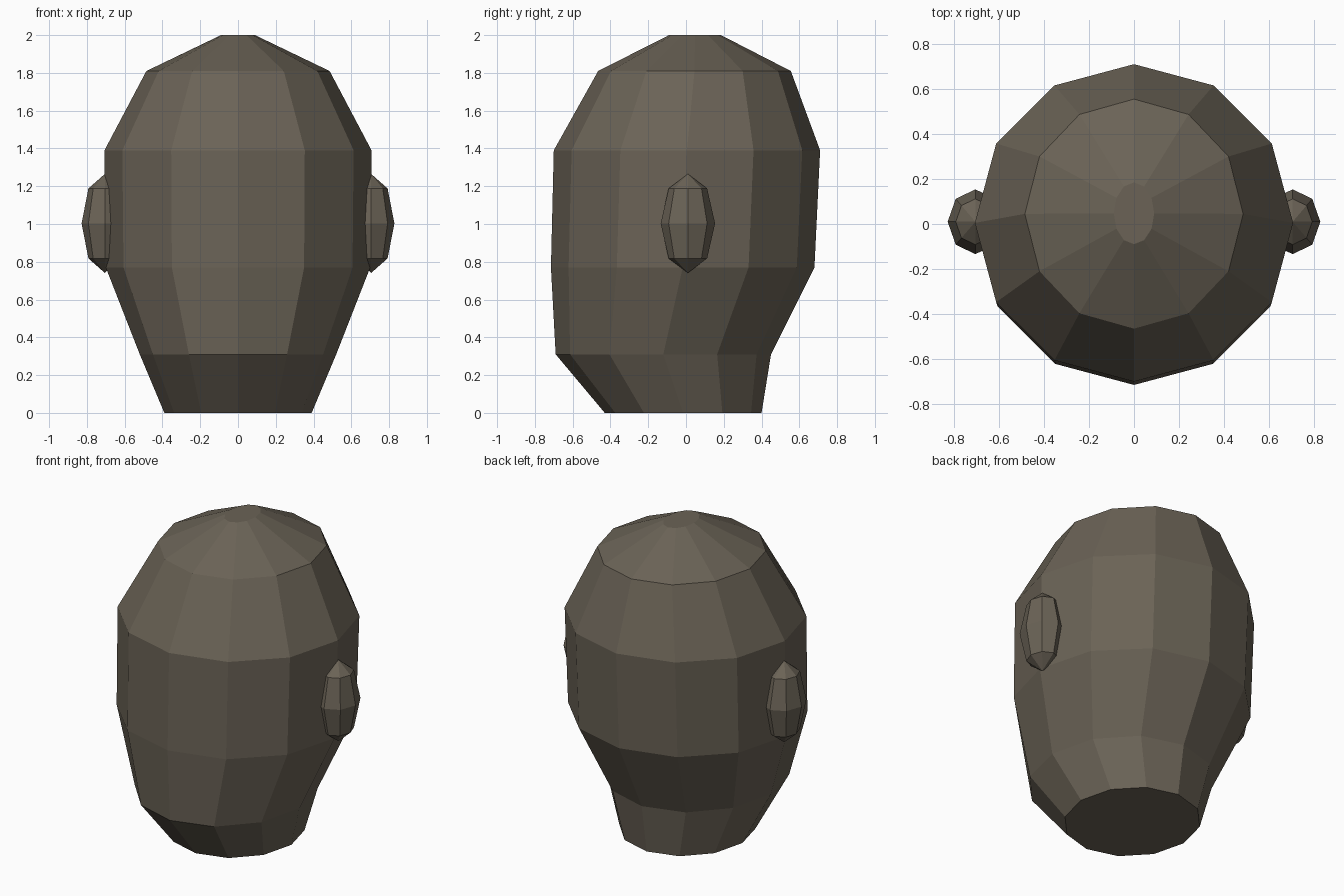
import bpy, bmesh, math
from mathutils import Matrix

if "Cube" in bpy.data.objects:
    bpy.data.objects.remove(bpy.data.objects["Cube"])

clay = bpy.data.materials.new("warm grey brown")
clay.diffuse_color = (0.145, 0.124, 0.093, 1)
clay.use_nodes = True
clay.node_tree.nodes["Principled BSDF"].inputs["Base Color"].default_value = clay.diffuse_color


def finish(name, bm):
    bmesh.ops.recalc_face_normals(bm, faces=bm.faces)
    mesh = bpy.data.meshes.new(name)
    bm.to_mesh(mesh)
    bm.free()
    mesh.materials.append(clay)
    obj = bpy.data.objects.new(name, mesh)
    bpy.context.collection.objects.link(obj)
    return obj


# Head and neck: twelve-sided rings as (z, half width, front y, back y)
SIDES = 12
profile = [
    (0.00, 0.39, -0.43, 0.40),
    (0.31, 0.52, -0.69, 0.45),
    (0.77, 0.70, -0.715, 0.68),
    (1.39, 0.707, -0.70, 0.71),
    (1.81, 0.485, -0.465, 0.555),
    (2.00, 0.09, -0.09, 0.185),
]
bm = bmesh.new()
rings = []
for z, rx, front, back in profile:
    cy, ry = (front + back) / 2, (back - front) / 2
    angles = [math.tau * i / SIDES for i in range(SIDES)]
    rings.append([bm.verts.new((rx * math.cos(a), cy + ry * math.sin(a), z)) for a in angles])
for low, high in zip(rings, rings[1:]):
    for i in range(SIDES):
        j = (i + 1) % SIDES
        bm.faces.new((low[i], low[j], high[j], high[i]))
bm.faces.new(rings[0])
bm.faces.new(rings[-1])
finish("head", bm)

# Ears: stretched low-poly spheres on both sides
for side, name in ((1, "ear_right"), (-1, "ear_left")):
    bm = bmesh.new()
    place = Matrix.Translation((side * 0.705, 0.01, 1.003)) @ Matrix.Diagonal((0.123, 0.144, 0.262, 1))
    bmesh.ops.create_uvsphere(bm, u_segments=8, v_segments=4, radius=1, matrix=place)
    finish(name, bm)
